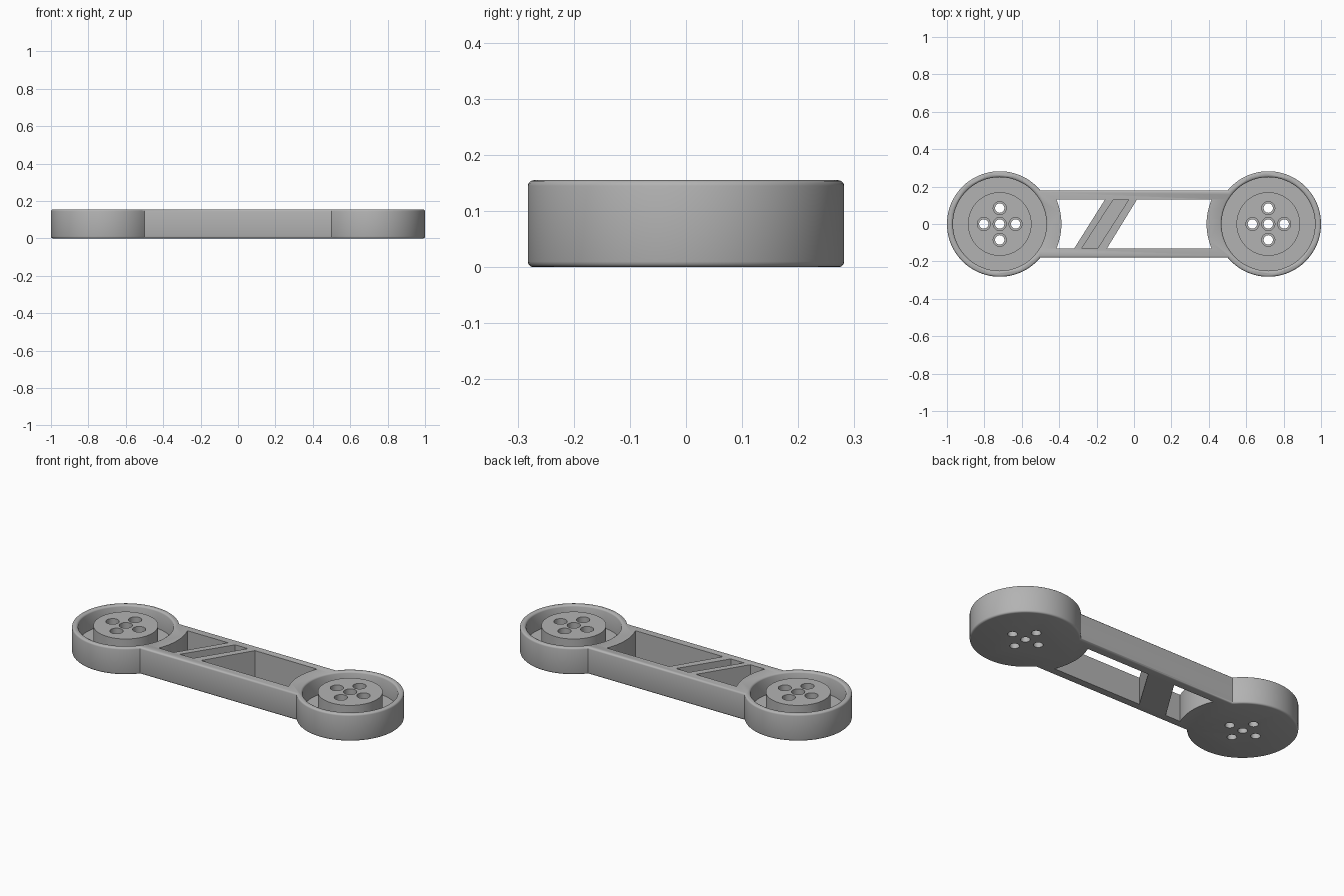
import bpy, bmesh, math

if "Cube" in bpy.data.objects:
    bpy.data.objects.remove(bpy.data.objects["Cube"])

H = 0.155          # overall height
CX = 0.718         # cup centre distance
R, W = 0.282, 0.18 # cup radius, half width of the beam
B = 0.010          # edge rounding
FLOOR = 0.05       # floor of the pockets


def loft(bm, rings, closed=False):
    """Skin a list of equal-length point rings; cap the ends or close the loop."""
    vs = [[bm.verts.new(p) for p in ring] for ring in rings]
    n = len(vs[0])
    pairs = list(zip(vs, vs[1:])) + ([(vs[-1], vs[0])] if closed else [])
    for a, b in pairs:
        for i in range(n):
            j = (i + 1) % n
            bm.faces.new((a[i], a[j], b[j], b[i]))
    if not closed:
        bm.faces.new(vs[0][::-1])
        bm.faces.new(vs[-1])


def circle(x, y, r, z, n):
    return [(x + r * math.cos(2 * math.pi * i / n),
             y + r * math.sin(2 * math.pi * i / n), z) for i in range(n)]


def prism(bm, pts, z0, z1):
    loft(bm, [[(x, y, z) for x, y in pts] for z in (z0, z1)])


def outline(inset, z, n=72):
    """Two round ends joined by a straight beam."""
    r, w = R - inset, W - inset
    a = math.asin(w / r)
    pts = []
    for s in (1, -1):
        for i in range(n + 1):
            t = -math.pi + a + (2 * math.pi - 2 * a) * i / n
            pts.append((s * (CX + r * math.cos(t)), s * r * math.sin(t), z))
    return pts


def finish(bm, name):
    bmesh.ops.recalc_face_normals(bm, faces=bm.faces)
    me = bpy.data.meshes.new(name)
    bm.to_mesh(me)
    bm.free()
    ob = bpy.data.objects.new(name, me)
    bpy.context.collection.objects.link(ob)
    return ob


# Solid link body with rounded top and bottom edges
bm = bmesh.new()
steps = [math.radians(a) for a in (0, 30, 60, 90)]
rings = [outline(B * (1 - math.sin(a)), B * (1 - math.cos(a))) for a in steps]
rings += [outline(B * (1 - math.cos(a)), H - B + B * math.sin(a)) for a in steps]
loft(bm, rings)
body = finish(bm, "link_arm")

# Cutter for everything that is removed
bm = bmesh.new()
for s in (-1, 1):
    # ring-shaped trough around the hub, flared at the rim
    prof = [(0.17, H + 0.05), (0.17, FLOOR), (0.25, FLOOR), (0.25, H - 0.009),
            (0.2525, H - 0.004), (0.259, H), (0.259, H + 0.05)]
    loft(bm, [circle(s * CX, 0, r, z, 96) for r, z in prof], closed=True)
    # five counterbored screw holes
    for dx, dy in ((0, 0), (1, 0), (-1, 0), (0, 1), (0, -1)):
        hole = [(0.025, -0.05), (0.025, H - 0.035), (0.035, H - 0.035), (0.035, H + 0.05)]
        loft(bm, [circle(s * CX + 0.085 * dx, 0.085 * dy, r, z, 28) for r, z in hole])

# Windows either side of the diagonal brace, ends concentric with the cups
Y, RW = 0.131, 0.33
A = math.asin(Y / RW)
arc = [(RW * math.cos(t), RW * math.sin(t))
       for t in (A * (i / 8 - 1) for i in range(17))]
prism(bm, [(-CX + x, y) for x, y in arc] + [(-0.155, Y), (-0.32, -Y)], -0.05, H + 0.05)
prism(bm, [(CX - x, y) for x, y in arc] + [(0.016, Y), (-0.145, -Y)], -0.05, H + 0.05)
# Pocket along the brace
prism(bm, [(-0.11, Y), (-0.028, Y), (-0.195, -Y), (-0.28, -Y)], FLOOR, H + 0.05)
cutter = finish(bm, "cutter")
cutter.hide_render = True

# Cut, then remove the helper
mod = body.modifiers.new("cut", 'BOOLEAN')
mod.operation = 'DIFFERENCE'
mod.solver = 'EXACT'
mod.object = cutter
bpy.context.view_layer.objects.active = body
body.select_set(True)
bpy.ops.object.modifier_apply(modifier=mod.name)
bpy.data.objects.remove(cutter)

# Single grey plastic
mat = bpy.data.materials.new("grey plastic")
mat.diffuse_color = (0.45, 0.45, 0.45, 1)
mat.use_nodes = True
mat.node_tree.nodes["Principled BSDF"].inputs["Base Color"].default_value = mat.diffuse_color
body.data.materials.clear()
body.data.materials.append(mat)
bpy.ops.object.shade_smooth_by_angle(angle=math.radians(35))
